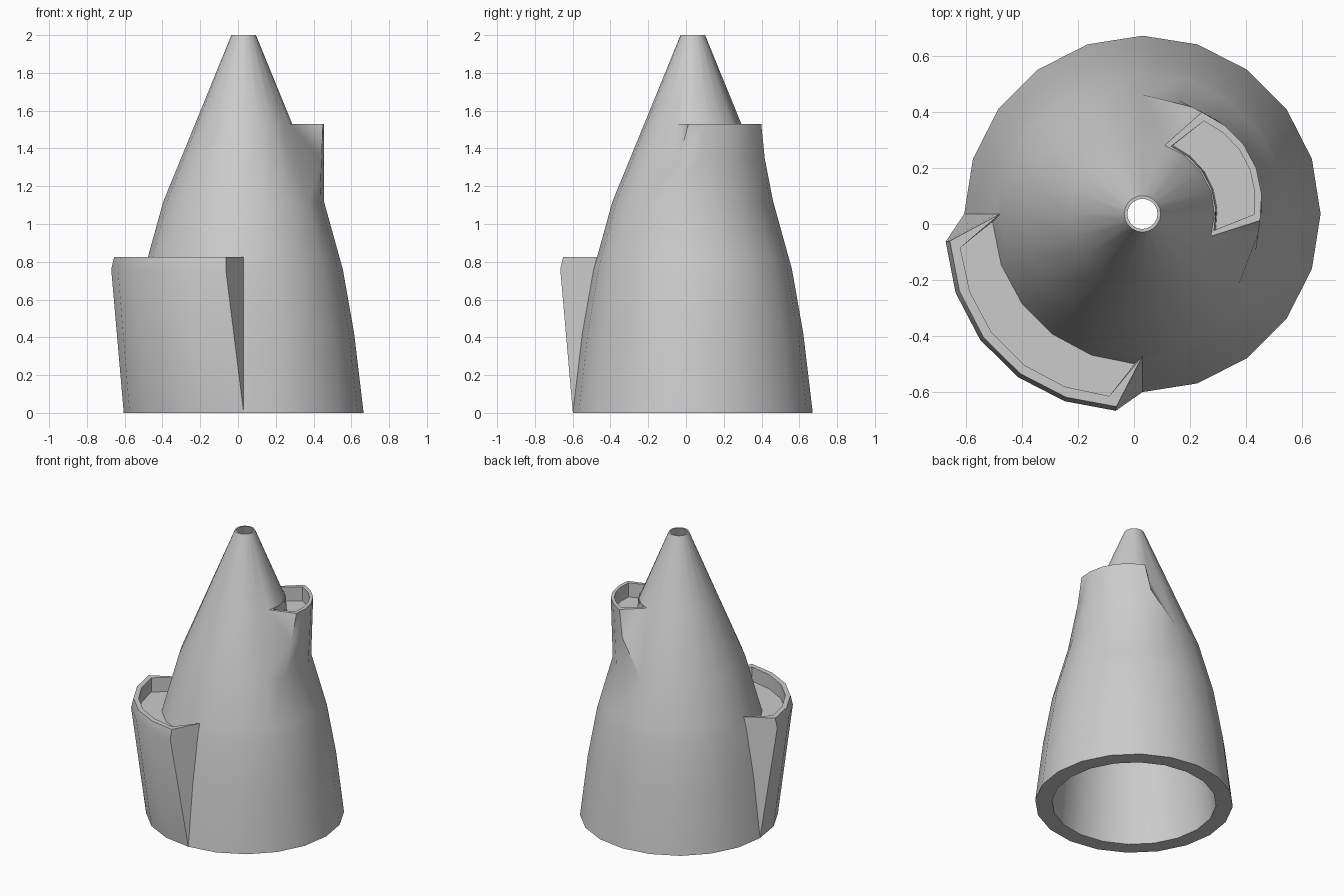
import bpy, bmesh
from math import radians, cos, sin, pi

if "Cube" in bpy.data.objects:
    bpy.data.objects.remove(bpy.data.objects["Cube"])

CX, CY = 0.03, 0.036      # axis of the cone
SIDES = 20
bm = bmesh.new()


def vert(r, deg, z):
    a = radians(deg)
    return bm.verts.new((CX + r * cos(a), CY + r * sin(a), z))


def arc(r, a0, a1, z, bulge=0.0, n=6):
    return [vert(r + bulge * sin(pi * i / (n - 1)), a0 + (a1 - a0) * i / (n - 1), z)
            for i in range(n)]


def between(a, b, t):
    return [bm.verts.new(p.co.lerp(q.co, t)) for p, q in zip(a, b)]


def strip(a, b):
    """Quads between two equally long rows of vertices."""
    for i in range(len(a) - 1):
        bm.faces.new((a[i], a[i + 1], b[i + 1], b[i]))


def balcony(rows, first, k0, k1, outer, rim_out, floor_in, floor_out,
            rim_in=None, blend=False):
    """Pull the cone faces between rows k0 and k1 outward into a hollow ledge.
    outer: rising arcs ending with the rim; rim and floor arcs form the recess.
    blend: let the end walls run smoothly into the neighbouring cone faces."""
    cols = [(first + i) % SIDES for i in range(6)]
    back = [rows[k1][c] for c in cols]
    levels = [[rows[k0][c] for c in cols]] + outer
    for a, b in zip(levels, levels[1:]):
        strip(a, b)
    rim = outer[-1]
    inner = rim_in or back
    if rim_in:
        strip(rim_in, back)
    strip(rim, rim_out)
    strip(rim_out, floor_out)
    strip(floor_out, floor_in)
    strip(floor_in, inner)
    for e, step in ((0, -1), (-1, 1)):
        c = cols[e]
        tip, corner, foot = rim[e], back[e], rows[k0][c]
        if blend:
            nb = (c + step) % SIDES
            low, high, mid = rows[k0][nb], rows[k1][nb], outer[0][e]
            for f in ((tip, mid, corner), (mid, foot, low),
                      (mid, low, corner), (corner, low, high)):
                bm.faces.new(f)
        else:
            chain = [rows[k][c] for k in range(k1, k0, -1)]
            bm.faces.new([foot] + [lv[e] for lv in outer] + chain)
        end = (tip, rim_out[e], inner[e])
        bm.faces.new(end + ((corner,) if rim_in else ()))
        bm.faces.new((rim_out[e], floor_out[e], floor_in[e], inner[e]))


# hollow conical shell
outer_prof = [(0.635, 0), (0.585, 0.42), (0.525, 0.76), (0.507, 0.825),
              (0.425, 1.12), (0.257, 1.53), (0.065, 2)]


def ring(r, z):
    return [vert(r, 360 * s / SIDES, z) for s in range(SIDES)]


out = [ring(r, z) for r, z in outer_prof]
inn = [ring(r * 0.83, z) for r, z in outer_prof]
for k in range(len(out) - 1):
    strip(inn[k] + inn[k][:1], inn[k + 1] + inn[k + 1][:1])
    for s in range(SIDES):
        if (k < 3 and 10 <= s < 15) or (k == 4 and (s + 2) % SIDES < 7):
            continue                          # openings taken by the balconies
        t = (s + 1) % SIDES
        bm.faces.new((out[k][s], out[k][t], out[k + 1][t], out[k + 1][s]))
for k in (0, -1):
    strip(out[k] + out[k][:1], inn[k] + inn[k][:1])

# lower balcony, floor running up to the cone
balcony(out, 10, 0, 3,
        [arc(0.708, 188, 262.3, 0.76, 0.025), arc(0.693, 188, 262.3, 0.825, 0.025)],
        arc(0.66, 190.5, 259.7, 0.825, 0.025),
        arc(0.535, 183, 267, 0.725), arc(0.66, 190.5, 259.7, 0.725, 0.025))

# upper balcony, blended into the cone at its ends
foot = [out[4][(19 + i) % SIDES] for i in range(6)]
top = arc(0.42, -3.2, 59.6, 1.53, 0.018)
balcony(out, 19, 4, 5, [between(foot, top, 0.55), top],
        arc(0.397, -0.3, 56.5, 1.53, 0.018),
        arc(0.267, -12, 66, 1.43), arc(0.397, -0.3, 56.5, 1.43, 0.018),
        rim_in=arc(0.262, -13, 67, 1.53), blend=True)

# tidy up the vertices left inside the lower balcony
bmesh.ops.delete(bm, geom=[v for v in bm.verts if not v.link_faces], context='VERTS')
bmesh.ops.recalc_face_normals(bm, faces=bm.faces[:])

mesh = bpy.data.meshes.new("tower_shell")
bm.to_mesh(mesh)
bm.free()
body = bpy.data.objects.new("tower_shell", mesh)
bpy.context.collection.objects.link(body)

# smooth shading with sharp rims
bpy.ops.object.select_all(action='DESELECT')
body.select_set(True)
bpy.context.view_layer.objects.active = body
bpy.ops.object.shade_smooth_by_angle(angle=radians(35))
